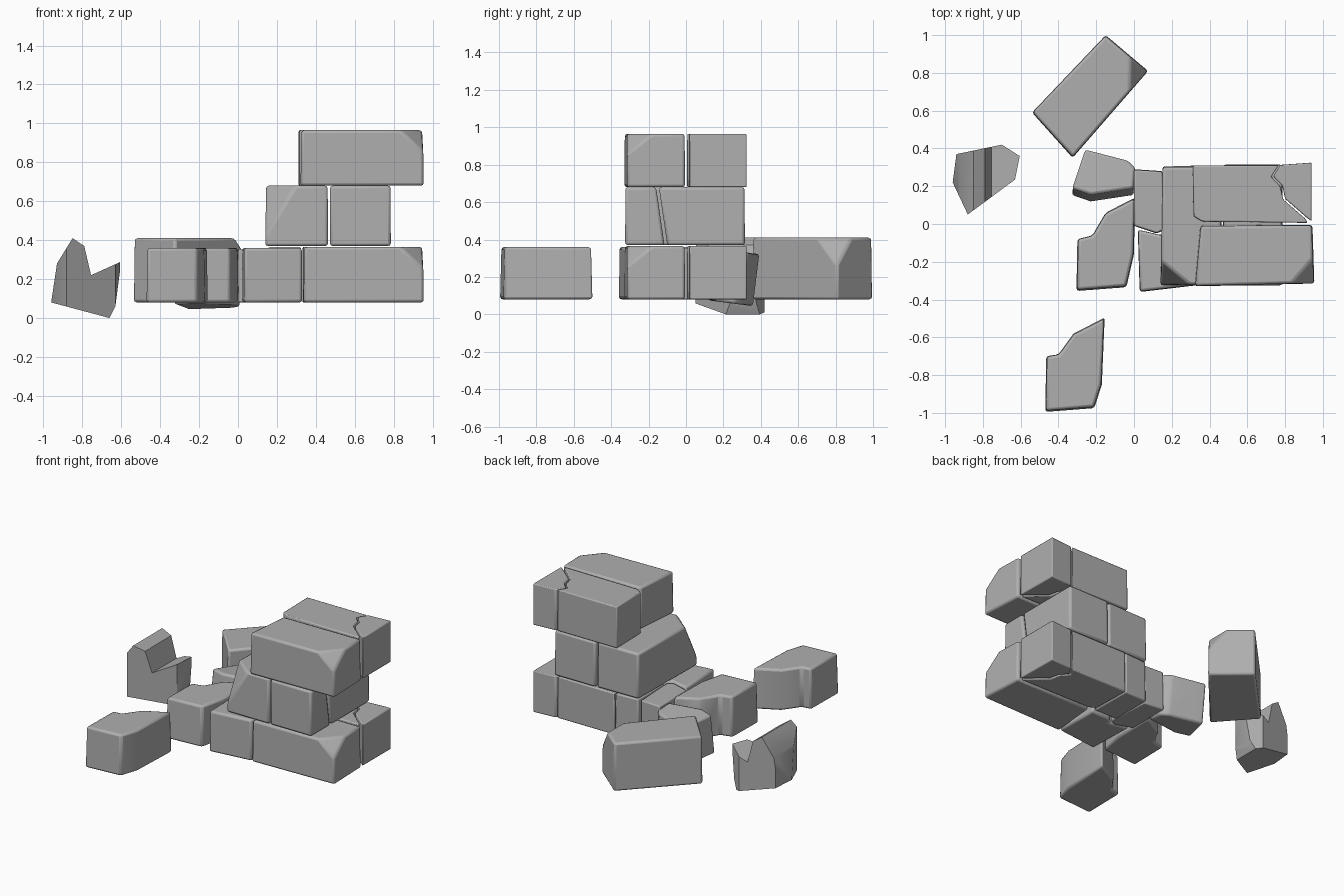
import bpy, bmesh
from mathutils import Vector
from mathutils.geometry import normal as plane_normal

cube = bpy.data.objects.get("Cube")
if cube:
    bpy.data.objects.remove(cube, do_unlink=True)

# One stone colour
stone = bpy.data.materials.new("grey_stone")
stone.use_nodes = True
GREY = (0.43, 0.43, 0.43, 1)
stone.diffuse_color = GREY
stone.node_tree.nodes["Principled BSDF"].inputs["Base Color"].default_value = GREY


def block(name, outline, low, high, chips=(), taper=0.985, tilt=(0, 0, 0), upright=True, bevel=0.014):
    """Extrude an outline (up z, or along y when not upright), slice off chips, soften edges."""
    n = len(outline)
    cu = sum(p[0] for p in outline) / n
    cv = sum(p[1] for p in outline) / n

    def place(u, v, w):
        return Vector((u, v, w)) if upright else Vector((u, w, v))

    centre = place(cu, cv, (low + high) / 2)
    bm = bmesh.new()
    base = [bm.verts.new(place(u, v, low)) for u, v in outline]
    top = [bm.verts.new(place(cu + (u - cu) * taper, cv + (v - cv) * taper, high)) for u, v in outline]
    bm.faces.new(base)
    bm.faces.new(top)
    for i in range(n):
        j = (i + 1) % n
        bm.faces.new((base[i], base[j], top[j], top[i]))
    for chip in chips:
        pts = [Vector(p) for p in chip]
        out = plane_normal(pts)
        if out.dot(centre - pts[0]) > 0:
            out = -out
        cut = bmesh.ops.bisect_plane(bm, geom=bm.verts[:] + bm.edges[:] + bm.faces[:],
                                     plane_co=pts[0], plane_no=out, clear_outer=True)
        edges = [e for e in cut["geom_cut"] if isinstance(e, bmesh.types.BMEdge)]
        bmesh.ops.holes_fill(bm, edges=edges, sides=0)
    bmesh.ops.recalc_face_normals(bm, faces=bm.faces[:])
    bmesh.ops.translate(bm, verts=bm.verts[:], vec=-centre)
    mesh = bpy.data.meshes.new(name)
    bm.to_mesh(mesh)
    bm.free()
    mesh.materials.append(stone)
    ob = bpy.data.objects.new(name, mesh)
    bpy.context.collection.objects.link(ob)
    ob.location = centre
    ob.rotation_euler = tilt
    mod = ob.modifiers.new("worn_edges", "BEVEL")
    mod.width = bevel
    mod.segments = 2
    mod.limit_method = 'ANGLE'
    mod.angle_limit = 0.5
    bpy.ops.object.select_all(action='DESELECT')
    ob.select_set(True)
    bpy.context.view_layer.objects.active = ob
    bpy.ops.object.shade_smooth_by_angle(angle=0.6)
    return ob


# Outer bricks of the bottom and top courses, with a chipped corner and a cracked end
for course, low, high, left in (("bottom", 0.08, 0.365, 0.33), ("top", 0.68, 0.965, 0.31)):
    front_left = 0.335 if course == "bottom" else 0.32
    block(course + "_front_brick",
          [(front_left, -0.33), (0.955, -0.315), (0.945, -0.005), (front_left + 0.03, -0.008)],
          low, high,
          [((0.83, -0.32, high), (0.94, -0.19, high), (0.95, -0.32, high - 0.11))])
    crack = [(0.765, 0.31), (0.727, 0.25), (0.775, 0.2), (0.79, 0.13), (0.905, 0.03)]
    block(course + "_back_brick",
          [(left, 0.31), (left + 0.005, 0.04), (left + 0.05, 0.012), (0.92, 0.006)] + crack[::-1],
          low, high, taper=0.995, bevel=0.007)
    block(course + "_cracked_end",
          [(x + 0.01, y + 0.003) for x, y in crack] + [(0.94, 0.015), (0.94, 0.325)],
          low, high, taper=0.995, bevel=0.007)

# Bottom course, broken left ends
block("bottom_front_end",
      [(0.03, -0.36), (0.33, -0.325), (0.33, -0.01), (0.18, -0.02), (0.15, -0.06), (0.02, -0.03)],
      0.08, 0.36)
block("bottom_back_end",
      [(0.155, 0.3), (0.155, 0.01), (0.325, 0.01), (0.325, 0.31)], 0.08, 0.365, bevel=0.008)
block("bottom_broken_tip",
      [(0.0, 0.29), (0.0, -0.01), (0.12, -0.05), (0.165, -0.03), (0.15, 0.28)],
      0.08, 0.355, bevel=0.008)

# Middle course, laid crosswise
block("middle_left_brick",
      [(0.14, -0.325), (0.463, -0.325), (0.463, 0.31), (0.15, 0.305)], 0.37, 0.68,
      [((0.15, -0.2, 0.68), (0.3, -0.325, 0.68), (0.14, -0.325, 0.42))])
block("middle_front_brick", [(0.472, -0.325), (0.785, -0.325), (0.785, -0.1), (0.472, -0.1)],
      0.37, 0.68, [((0.5, -0.115, 0.37), (0.7, -0.115, 0.37), (0.6, -0.16, 0.68))], taper=0.995)
block("middle_back_brick", [(0.472, -0.16), (0.785, -0.16), (0.785, 0.315), (0.472, 0.315)],
      0.37, 0.68, [((0.5, -0.1, 0.37), (0.7, -0.1, 0.37), (0.6, -0.145, 0.68))], taper=0.99)

# Broken brick ends lying in front
block("near_rubble",
      [(-0.305, -0.355), (-0.04, -0.335), (0.0, -0.16), (0.005, 0.14),
       (-0.15, 0.06), (-0.22, -0.06), (-0.3, -0.08)], 0.08, 0.36, taper=0.97)
block("front_rubble",
      [(-0.47, -0.995), (-0.21, -0.975), (-0.17, -0.85), (-0.155, -0.495),
       (-0.32, -0.58), (-0.4, -0.69), (-0.465, -0.7)], 0.08, 0.36, taper=0.97)

# Leaning rubble beside the wall
block("leaning_rubble",
      [(-0.33, 0.17), (-0.23, 0.135), (0.0, 0.17), (0.01, 0.28), (-0.03, 0.32), (-0.26, 0.38)],
      0.06, 0.34, tilt=(-0.13, 0, 0))

# Fallen whole brick behind
block("back_brick",
      [(-0.54, 0.59), (-0.325, 0.35), (0.075, 0.81), (-0.15, 1.0)], 0.08, 0.41,
      [((-0.02, 0.7, 0.41), (-0.02, 0.88, 0.41), (0.07, 0.81, 0.27))])

# Tumbled chunk with a notched break, trimmed to its footprint
footprint = [(-0.96, 0.22), (-0.88, 0.05), (-0.63, 0.235), (-0.605, 0.36), (-0.7, 0.42), (-0.94, 0.37)]
trims = [((a[0], a[1], 0), (b[0], b[1], 0), (b[0], b[1], 1))
         for a, b in zip(footprint, footprint[1:] + footprint[:1])]
block("tumbled_chunk",
      [(-0.96, 0.08), (-0.66, 0.0), (-0.63, 0.06), (-0.6, 0.29), (-0.755, 0.22),
       (-0.79, 0.37), (-0.85, 0.41), (-0.93, 0.28)],
      0.0, 0.5, trims, taper=1, upright=False, bevel=0.006)
